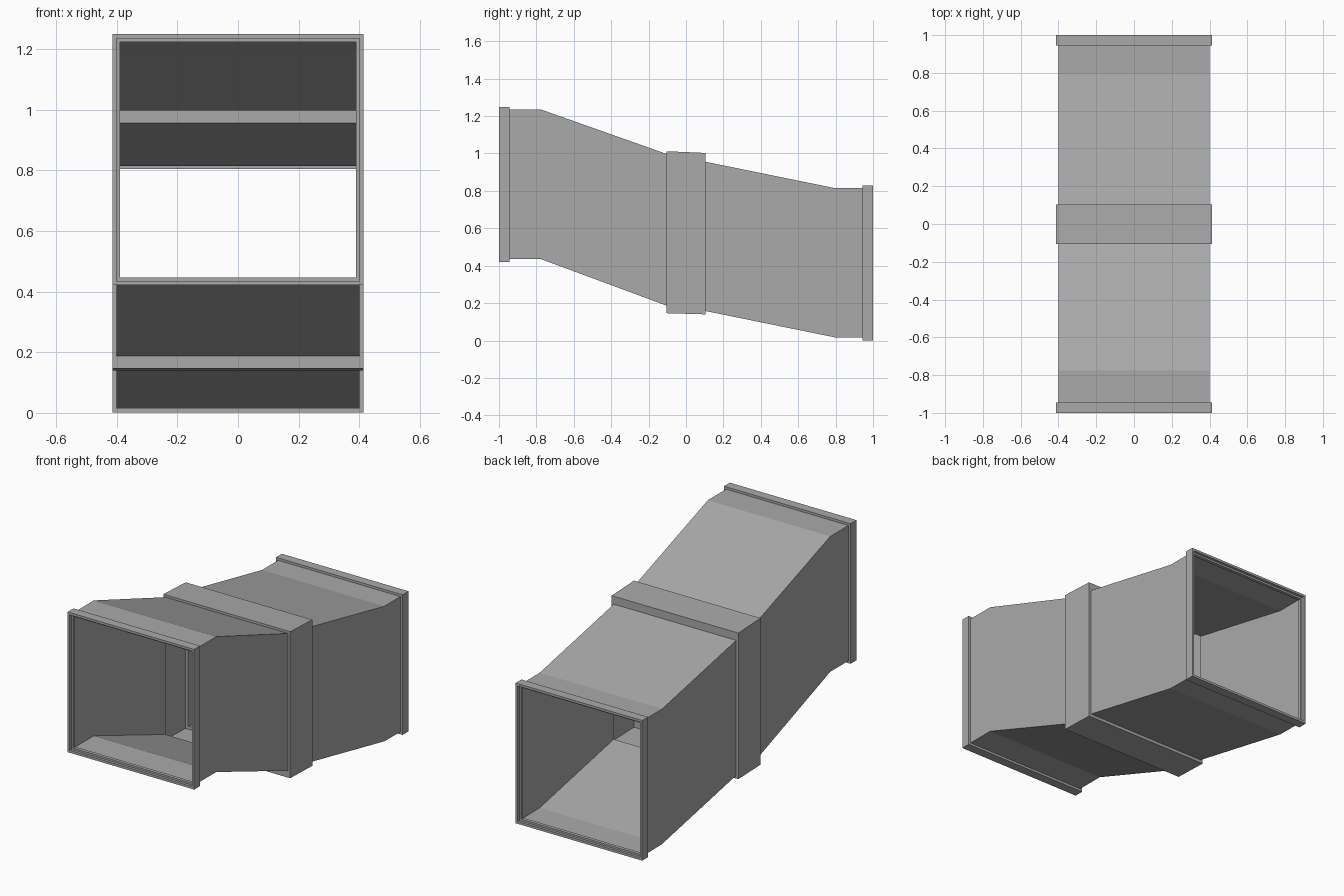
import bpy
import bmesh

cube = bpy.data.objects.get("Cube")
if cube:
    bpy.data.objects.remove(cube, do_unlink=True)

metal = bpy.data.materials.new("grey sheet metal")
metal.use_nodes = True
grey = (0.4, 0.4, 0.4, 1)
metal.diffuse_color = grey
metal.node_tree.nodes["Principled BSDF"].inputs["Base Color"].default_value = grey


def loft(name, sections, closed=False):
    """Join rectangular sections (y, half width, bottom, top) into a flat-sided tube."""
    bm = bmesh.new()
    rings = [[bm.verts.new(p) for p in ((-w, y, lo), (w, y, lo), (w, y, hi), (-w, y, hi))]
             for y, w, lo, hi in sections]
    pairs = list(zip(rings, rings[1:]))
    if closed:
        pairs.append((rings[-1], rings[0]))
    for a, b in pairs:
        for i in range(4):
            j = (i + 1) % 4
            bm.faces.new((a[i], a[j], b[j], b[i]))
    bmesh.ops.recalc_face_normals(bm, faces=bm.faces)
    mesh = bpy.data.meshes.new(name)
    bm.to_mesh(mesh)
    bm.free()
    mesh.materials.append(metal)
    obj = bpy.data.objects.new(name, mesh)
    bpy.context.collection.objects.link(obj)
    return obj


HALF = 0.40       # duct half size
RIM = 0.414       # flange and collar half width
LIP = 0.389       # inner lip half size


def flange(name, end, mid):
    # frame with a slightly recessed inner lip, end = -1 front or 1 rear
    profile = [(1, RIM), (0.945, RIM), (0.945, HALF), (0.965, HALF),
               (0.965, LIP), (0.985, LIP), (0.985, HALF), (1, HALF)]
    loft(name, [(end * y, s, mid - s, mid + s) for y, s in profile], closed=True)


# End flanges
flange("front_flange", -1, 0.835)
flange("rear_flange", 1, 0.415)

# Bent duct sections, open at both ends
loft("front_duct", [(-0.945, HALF, 0.435, 1.235),
                    (-0.775, HALF, 0.435, 1.235),
                    (-0.105, HALF, 0.187, 0.998)])
loft("rear_duct", [(0.103, HALF, 0.158, 0.956),
                   (0.795, HALF, 0.017, 0.815),
                   (0.945, HALF, 0.015, 0.815)])

# Hollow collar with end plates that meet the ducts
loft("middle_collar", [(-0.105, HALF, 0.187, 0.998),
                       (-0.105, RIM, 0.146, 1.012),
                       (0.103, RIM, 0.140, 1.003),
                       (0.103, HALF, 0.158, 0.956)])
